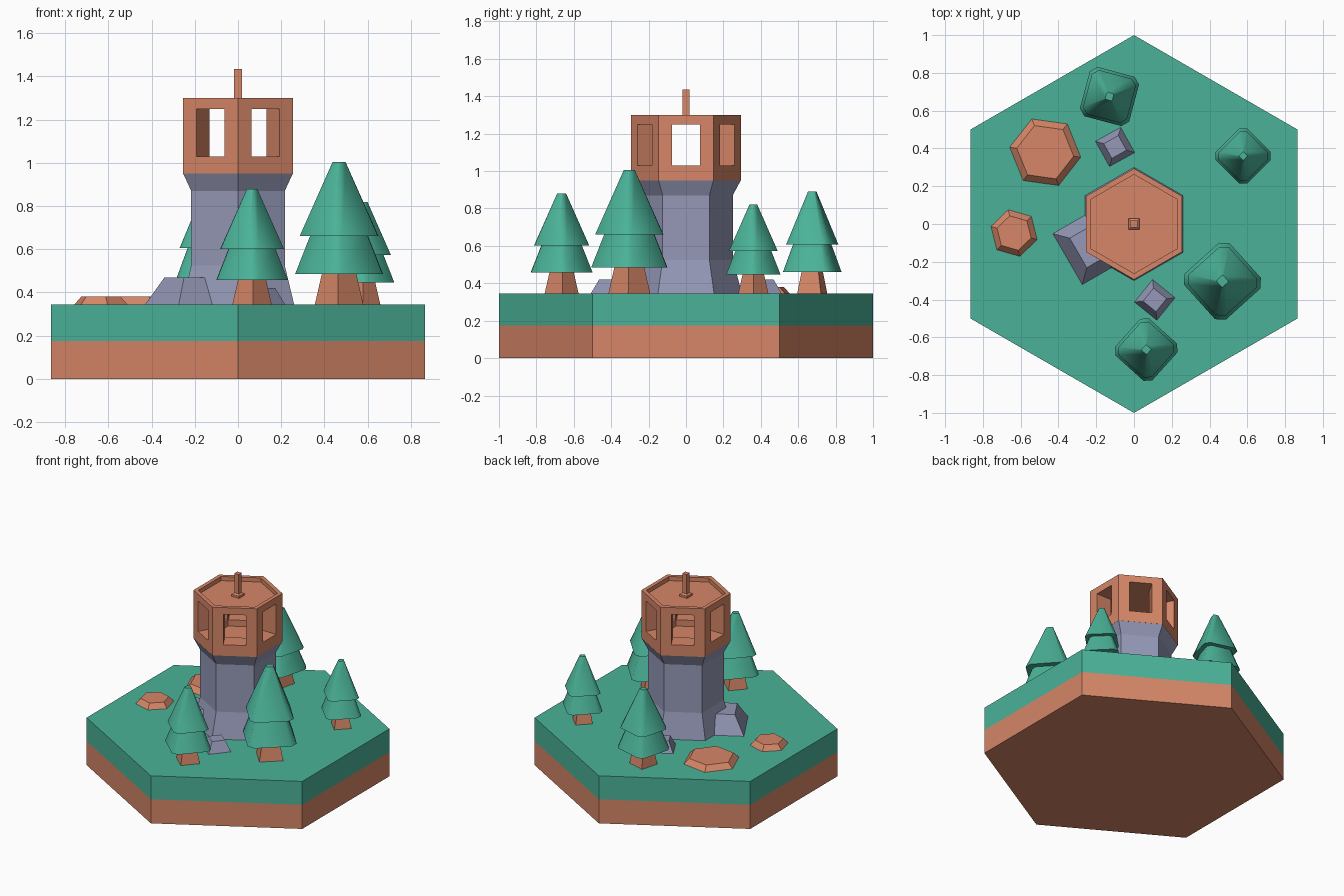
import bpy, bmesh, math

if "Cube" in bpy.data.objects:
    bpy.data.objects.remove(bpy.data.objects["Cube"])

def material(name, rgb):
    m = bpy.data.materials.new(name)
    m.diffuse_color = (*rgb, 1)
    m.use_nodes = True
    m.node_tree.nodes["Principled BSDF"].inputs["Base Color"].default_value = m.diffuse_color
    return m

CLAY = material("clay_brown", (0.67, 0.24, 0.135))
GREEN = material("leaf_green", (0.07, 0.45, 0.315))
STONE = material("stone_grey", (0.30, 0.315, 0.47))

def lathe(name, profile, angles, mat, loc=(0, 0), smooth=False):
    """Stack polygon rings (radius, z) at the given angles (degrees), capped at both ends."""
    bm = bmesh.new()
    rings = []
    for r, z in profile:
        rings.append([bm.verts.new((r * math.cos(math.radians(a)), r * math.sin(math.radians(a)), z))
                      for a in angles])
    n = len(angles)
    for lo, hi in zip(rings, rings[1:]):
        for i in range(n):
            j = (i + 1) % n
            bm.faces.new((lo[i], lo[j], hi[j], hi[i]))
    bm.faces.new(rings[0][::-1])
    bm.faces.new(rings[-1])
    bmesh.ops.recalc_face_normals(bm, faces=bm.faces[:])
    me = bpy.data.meshes.new(name)
    bm.to_mesh(me)
    bm.free()
    me.materials.append(mat)
    ob = bpy.data.objects.new(name, me)
    ob.location = (loc[0], loc[1], 0)
    bpy.context.collection.objects.link(ob)
    if smooth:
        bpy.ops.object.select_all(action='DESELECT')
        ob.select_set(True)
        bpy.context.view_layer.objects.active = ob
        bpy.ops.object.shade_smooth_by_angle(angle=math.radians(50))
    return ob

def sides(n, start=0):
    return [start + 360 * i / n for i in range(n)]

def chamfered_square(start):
    return [start + q + d for q in (0, 90, 180, 270) for d in (-8, 8)]

HEX = sides(6, 30)
G = 0.345  # ground level

# Hexagonal tile: earth and grass
lathe("earth_base", [(1, 0), (1, 0.175)], HEX, CLAY)
lathe("grass_layer", [(1, 0.175), (1, G)], HEX, GREEN)

# Stone tower shaft with flared foot and collar
lathe("tower_shaft", [(0.30, G), (0.25, 0.525), (0.25, 0.87), (0.293, 0.95)], HEX, STONE)

# Lookout room with recessed roof
room = lathe("lookout_room", [(0.294, 0.95), (0.294, 1.30), (0.262, 1.30), (0.262, 1.27)], HEX, CLAY)

# Window tunnels and sunken floor cut from the room
def cut(cutter):
    cutter.hide_render = True
    cutter.hide_viewport = True
    cutter.display_type = 'WIRE'
    mod = room.modifiers.new(cutter.name, 'BOOLEAN')
    mod.operation = 'DIFFERENCE'
    mod.solver = 'EXACT'
    mod.object = cutter

cut(lathe("floor_cutter", [(0.156, 0.985), (0.156, 1.249)], HEX, CLAY))
for k in range(3):
    corner = math.degrees(math.atan2(0.075, 0.5))
    box = [60 * k + a for a in (-corner, corner, 180 - corner, 180 + corner)]
    r = math.hypot(0.075, 0.5)
    cut(lathe(f"window_cutter_{k}", [(r, 1.03), (r, 1.25)], box, CLAY))

# Flag pole on the roof
lathe("pole_foot", [(0.042, 1.268), (0.042, 1.285), (0.025, 1.295)], sides(4, 45), CLAY)
lathe("roof_pole", [(0.025, 1.27), (0.025, 1.435)], sides(4, 45), CLAY)

# Trees: x, y, height, rotation
for i, (x, y, h, rot) in enumerate([(0.468, -0.303, 0.66, -3), (0.065, -0.665, 0.535, 3),
                                    (0.578, 0.36, 0.475, 0), (-0.13, 0.675, 0.545, 30)]):
    ring = chamfered_square(rot)
    lathe(f"tree_trunk_{i}", [(0.17 * h, G), (0.115 * h, G + 0.24 * h)], sides(4, rot), CLAY, (x, y))
    lathe(f"lower_leaves_{i}", [(0.31 * h, G + 0.212 * h), (0.20 * h, G + 0.49 * h)],
          ring, GREEN, (x, y), True)
    lathe(f"upper_leaves_{i}", [(0.277 * h, G + 0.48 * h), (0.045 * h, G + h)],
          ring, GREEN, (x, y), True)

# Square boulders: x, y, radius, height, rotation
for i, (x, y, r, h, rot) in enumerate([(-0.217, -0.108, 0.22, 0.125, -15),
                                       (-0.10, 0.408, 0.108, 0.075, -16),
                                       (0.11, -0.402, 0.108, 0.075, 6)]):
    lathe(f"boulder_{i}", [(r, G), (r * 0.58, G + h)], sides(4, rot), STONE, (x, y))

# Low hexagonal dirt mounds
for i, (x, y, r, t, rot) in enumerate([(-0.47, 0.38, 0.19, 0.8, -8),
                                       (-0.635, -0.048, 0.127, 0.74, -16)]):
    lathe(f"dirt_mound_{i}", [(r, G), (r * t, G + 0.036)], sides(6, rot), CLAY, (x, y))
